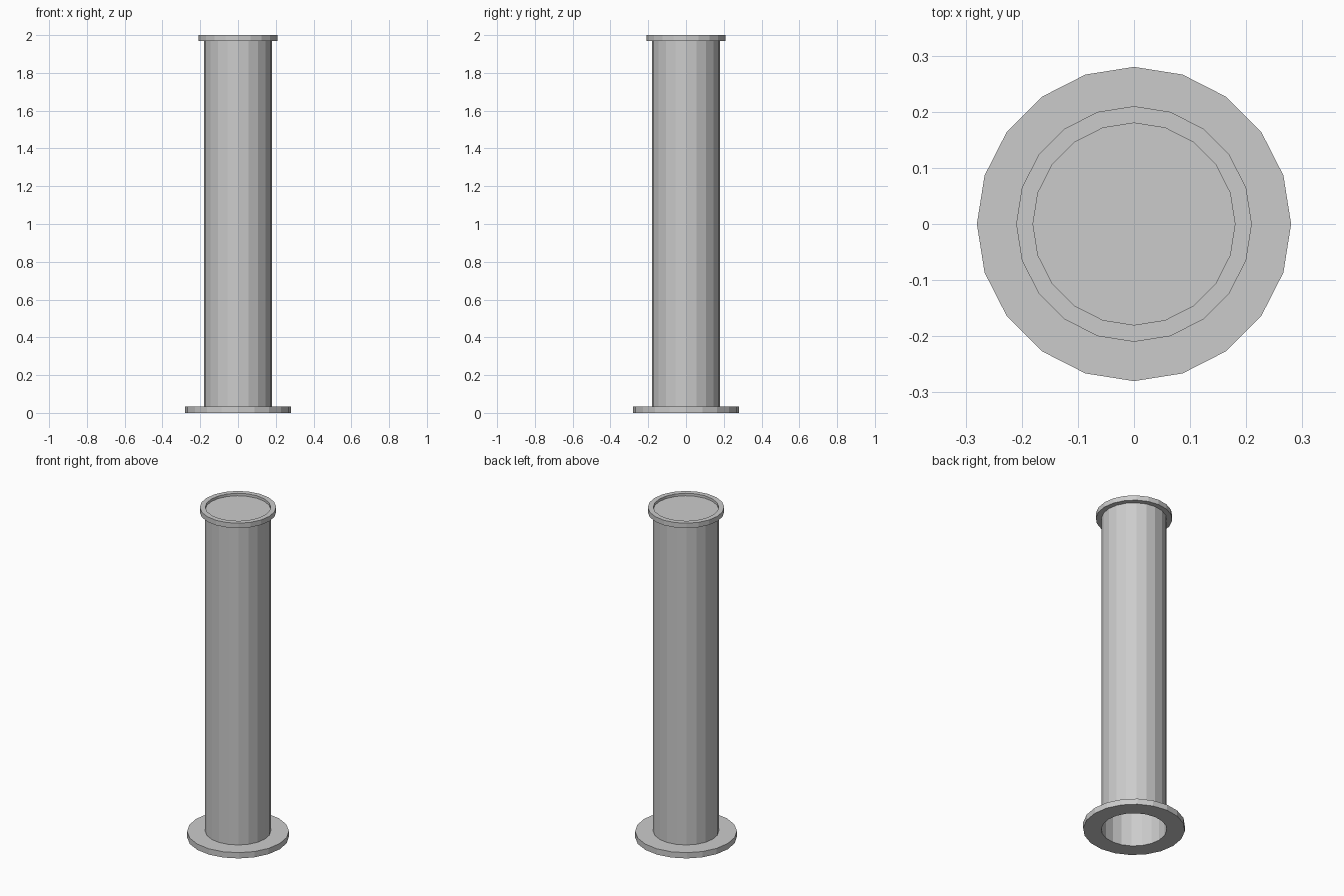
import bpy
import math

if "Cube" in bpy.data.objects:
    bpy.data.objects.remove(bpy.data.objects["Cube"])

SIDES = 20
PIPE_R = 0.18


def lathe(name, profile, closed=False, cap=False):
    """Revolve (radius, z) points around z; optionally close the loop or cap the end."""
    verts = [(r * math.cos(2 * math.pi * i / SIDES), r * math.sin(2 * math.pi * i / SIDES), z)
             for r, z in profile for i in range(SIDES)]
    n = len(profile)
    faces = []
    for k in range(n if closed else n - 1):
        a, b = k * SIDES, ((k + 1) % n) * SIDES
        for i in range(SIDES):
            j = (i + 1) % SIDES
            faces.append((a + i, a + j, b + j, b + i))
    if cap:
        faces.append(tuple((n - 1) * SIDES + i for i in range(SIDES)))
    mesh = bpy.data.meshes.new(name)
    mesh.from_pydata(verts, [], faces)
    mesh.update()
    obj = bpy.data.objects.new(name, mesh)
    bpy.context.collection.objects.link(obj)
    return obj


def flange(name, radius, z0, z1):
    return lathe(name, [(PIPE_R, z0), (radius, z0), (radius, z1), (PIPE_R, z1)], closed=True)


# Hollow shaft, open below, with a cap slightly recessed in the top collar
lathe("pipe_shaft", [(PIPE_R, 0.0), (PIPE_R, 1.985)], cap=True)

# Wide foot ring and narrow top collar
flange("base_flange", 0.28, 0.0, 0.035)
flange("top_collar", 0.21, 1.97, 2.0)
